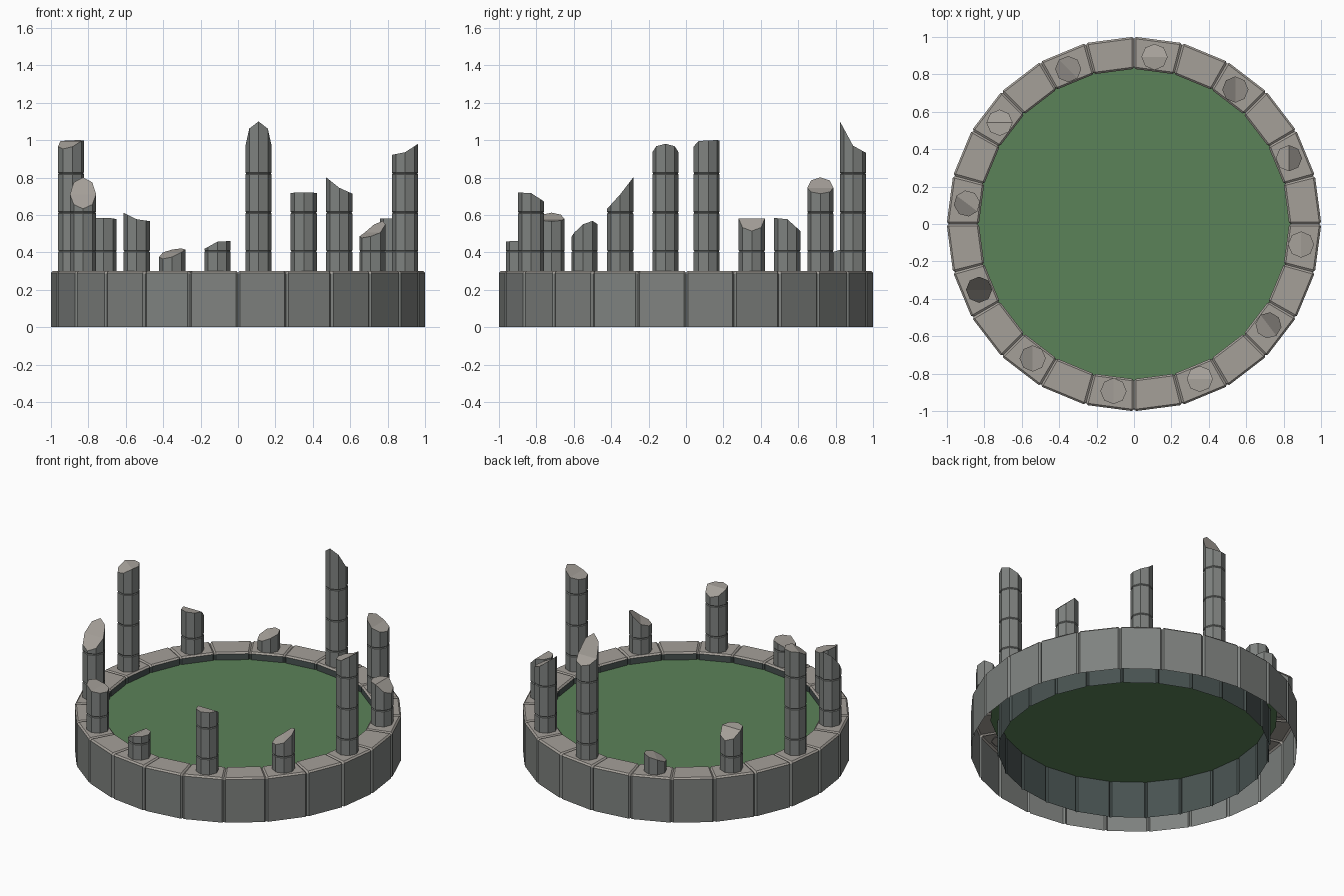
import bpy, bmesh, math

if "Cube" in bpy.data.objects:
    bpy.data.objects.remove(bpy.data.objects["Cube"])


def material(name, rgb):
    m = bpy.data.materials.new(name)
    m.diffuse_color = (*rgb, 1)
    m.use_nodes = True
    m.node_tree.nodes["Principled BSDF"].inputs["Base Color"].default_value = m.diffuse_color
    return m


SIDE = material("grey stone", (0.212, 0.224, 0.214))
TOP = material("pale worn stone", (0.375, 0.35, 0.318))
INNER = material("damp dark stone", (0.065, 0.085, 0.082))
GRASS = material("grass green", (0.105, 0.225, 0.098))


def finish(bm, name, mats, rule=None):
    bmesh.ops.recalc_face_normals(bm, faces=bm.faces[:])
    if rule:
        for f in bm.faces:
            f.material_index = rule(f)
    me = bpy.data.meshes.new(name)
    bm.to_mesh(me)
    bm.free()
    for m in mats:
        me.materials.append(m)
    ob = bpy.data.objects.new(name, me)
    bpy.context.collection.objects.link(ob)
    return ob


def bridge(bm, a, b, closed):
    n = len(a)
    for i in range(n if closed else n - 1):
        j = (i + 1) % n
        bm.faces.new((a[i], a[j], b[j], b[i]))


# Ring wall of 24 blocks: one chamfered profile, pinched at each joint, open below
def ring_wall():
    full = [(1.0, 0), (1.0, 0.29), (0.99, 0.30), (0.838, 0.30), (0.828, 0.29), (0.828, 0)]
    groove = [(0.99, 0), (0.99, 0.284), (0.982, 0.292), (0.846, 0.292), (0.838, 0.284), (0.838, 0)]
    bm = bmesh.new()
    loops = []
    for k in range(24):
        for off, prof in ((-0.65, full), (0, groove), (0.65, full)):
            a = math.radians(k * 15 + off)
            loops.append([bm.verts.new((r * math.cos(a), r * math.sin(a), z)) for r, z in prof])
    for i, lp in enumerate(loops):
        bridge(bm, lp, loops[(i + 1) % len(loops)], False)

    # Pale on top, dark on the inner face, grey outside
    def colour(f):
        c = f.calc_center_median()
        if c.z > 0.25:
            return 1
        return 2 if math.hypot(c.x, c.y) < 0.9 else 0

    finish(bm, "ring_wall", (SIDE, TOP, INNER), colour)


# Flat lawn tucked into the wall
def lawn():
    bm = bmesh.new()
    bmesh.ops.create_circle(bm, cap_ends=True, segments=24, radius=0.88)
    ob = finish(bm, "lawn", (GRASS,))
    ob.location.z = 0.25
    if ob.data.polygons[0].normal.z < 0:
        ob.data.flip_normals()


# Broken eight-sided column: drum joints plus a top folded along a crease
def column(index, height, heading, slope_low, slope_high):
    ang = math.radians(83 - 30 * index)
    cx, cy = 0.9 * math.cos(ang), 0.9 * math.sin(ang)
    h = math.radians(heading)
    R = 0.07

    def top(x, y):
        d = x * math.cos(h) + y * math.sin(h)
        return height + d * (slope_high if d > 0 else slope_low)

    corners = [(math.cos(h + i * math.pi / 4), math.sin(h + i * math.pi / 4)) for i in range(8)]
    lowest = min(top(R * x, R * y) for x, y in corners)
    rings = [(R, 0.295)]
    for z in (0.406, 0.612, 0.822):
        if z + 0.006 < lowest:
            rings += [(R, z - 0.005), (R - 0.004, z), (R, z + 0.005)]
    bm = bmesh.new()
    loops = [[bm.verts.new((cx + r * x, cy + r * y, z)) for x, y in corners] for r, z in rings]
    rim = [bm.verts.new((cx + R * x, cy + R * y, top(R * x, R * y))) for x, y in corners]
    loops.append(rim)
    for a, b in zip(loops, loops[1:]):
        bridge(bm, a, b, True)
    # The two halves of the broken top meet along the crease
    bm.faces.new((rim[6], rim[7], rim[0], rim[1], rim[2]))
    bm.faces.new((rim[2], rim[3], rim[4], rim[5], rim[6]))
    # Only the broken tops have five corners
    finish(bm, f"broken_column_{index + 1}", (SIDE, TOP), lambda f: int(len(f.verts) == 5))


ring_wall()
lawn()

# Centre height, crease heading, slope before and after the crease (clockwise from the back)
COLUMNS = [
    (0.97, 90, -1.85, -0.55),
    (0.745, 0, -0.8, -0.45),
    (0.58, 0, 0.0, -0.95),
    (0.935, 0, 0.2, 0.65),
    (0.505, 37, 0.4, 0.9),
    (0.717, 90, -0.04, -0.65),
    (0.457, 0, 0.55, 0.05),
    (0.577, 0, -0.5, -0.15),
    (0.71, 90, 1.1, 1.3),
    (0.995, 53, 0.6, 0.07),
    (0.577, 90, -0.1, -0.9),
    (0.40, 45, 0.5, 0.3),
]
for i, c in enumerate(COLUMNS):
    column(i, *c)
